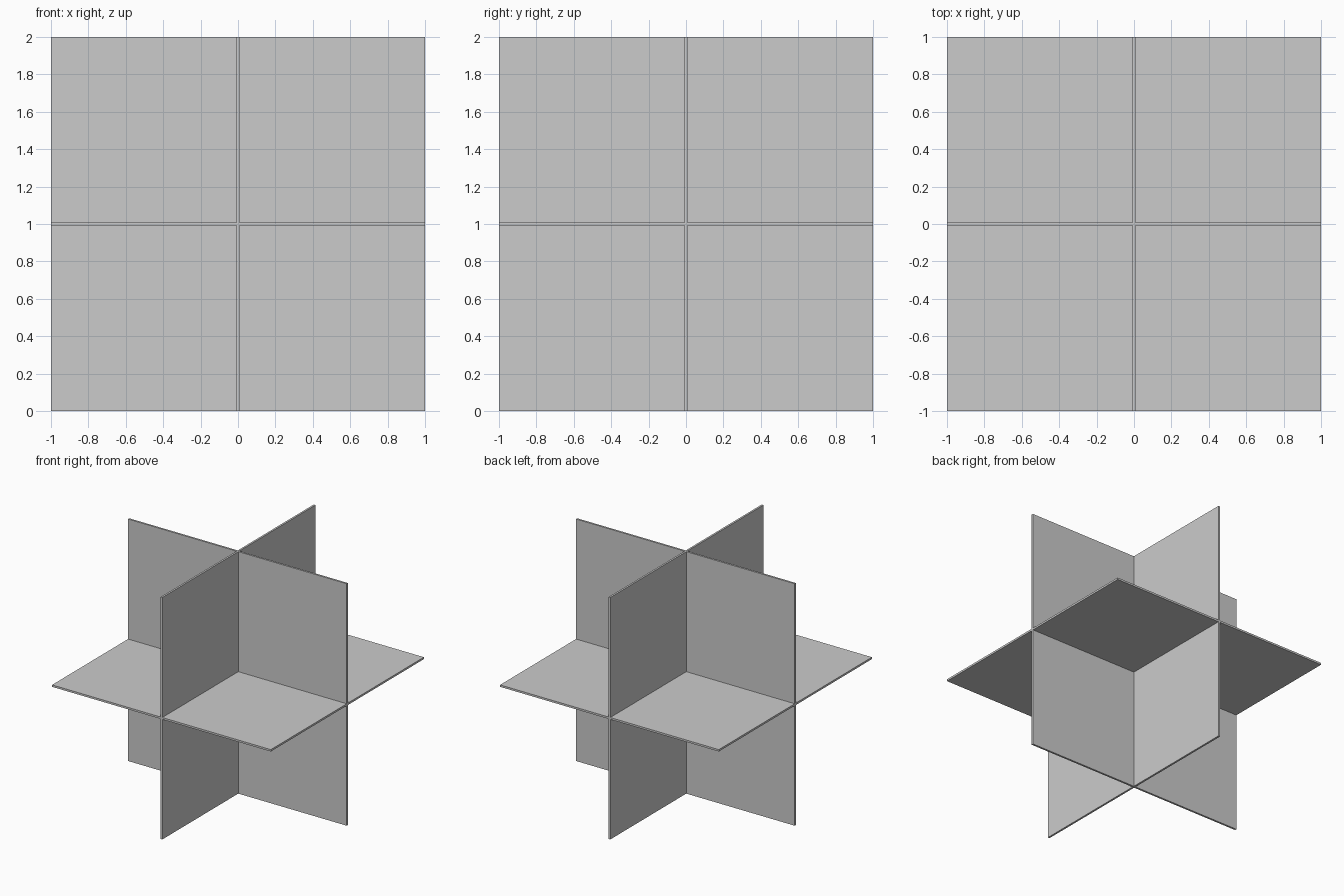
import bpy

if "Cube" in bpy.data.objects:
    bpy.data.objects.remove(bpy.data.objects["Cube"])

SIZE = 2.0    # plate edge length
THICK = 0.016  # plate thickness


def plate(name, dims):
    """Thin square plate centred on the crossing point."""
    bpy.ops.mesh.primitive_cube_add(size=1, location=(0, 0, SIZE / 2))
    obj = bpy.context.object
    obj.name = name
    obj.scale = dims
    bpy.ops.object.transform_apply(location=False, rotation=False, scale=True)
    return obj


# Three mutually perpendicular plates, one thin along each axis
for axis, name in enumerate(("side_facing_plate", "front_facing_plate", "horizontal_plate")):
    dims = [SIZE] * 3
    dims[axis] = THICK
    plate(name, dims)
